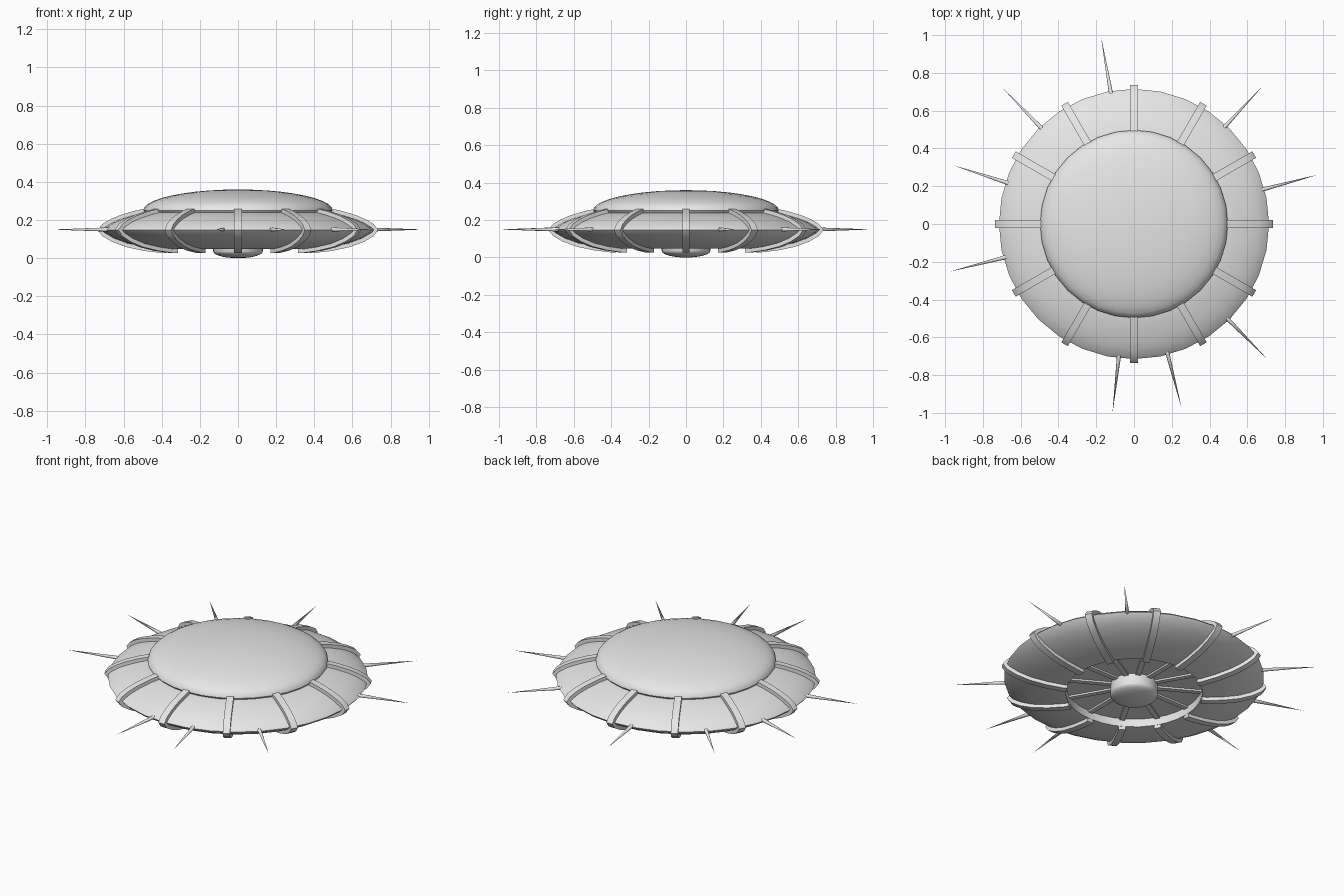
import bpy
import bmesh
from math import cos, sin, pi, radians
from mathutils import Matrix, Vector

cube = bpy.data.objects.get("Cube")
if cube:
    bpy.data.objects.remove(cube)

grey = bpy.data.materials.new("plain_grey")
grey.use_nodes = True
grey.diffuse_color = (0.8, 0.8, 0.8, 1)
grey.node_tree.nodes["Principled BSDF"].inputs["Base Color"].default_value = (0.8, 0.8, 0.8, 1)

SIDES = 32
MID = 0.15


def finish(bm, name, angle=40):
    bmesh.ops.remove_doubles(bm, verts=bm.verts, dist=0.0001)
    bmesh.ops.recalc_face_normals(bm, faces=bm.faces)
    mesh = bpy.data.meshes.new(name)
    bm.to_mesh(mesh)
    bm.free()
    mesh.materials.append(grey)
    obj = bpy.data.objects.new(name, mesh)
    bpy.context.collection.objects.link(obj)
    bpy.ops.object.select_all(action='DESELECT')
    obj.select_set(True)
    bpy.context.view_layer.objects.active = obj
    bpy.ops.object.shade_smooth_by_angle(angle=radians(angle))
    return obj


def lathe(name, profile):
    """Spin (radius, height) points around the vertical axis."""
    bm = bmesh.new()
    verts = [bm.verts.new((r, 0, z)) for r, z in profile]
    edges = [bm.edges.new(pair) for pair in zip(verts, verts[1:])]
    bmesh.ops.spin(bm, geom=verts + edges, cent=(0, 0, 0), axis=(0, 0, 1),
                   angle=2 * pi, steps=SIDES, use_merge=True)
    return finish(bm, name)


def slab(name, outline, width, angle):
    """Extrude a side outline into a radial bar turned to an angle."""
    bm = bmesh.new()
    face = bm.faces.new([bm.verts.new((r, -width / 2, z)) for r, z in outline])
    grown = bmesh.ops.extrude_face_region(bm, geom=[face])
    moved = [v for v in grown["geom"] if isinstance(v, bmesh.types.BMVert)]
    bmesh.ops.translate(bm, verts=moved, vec=(0, width, 0))
    bm.transform(Matrix.Rotation(angle, 4, 'Z'))
    return finish(bm, name)


# Hull with a sunken round bay underneath
hull_curve = [(0.46, 0.245), (0.54, 0.228), (0.61, 0.207), (0.66, 0.186), (0.70, 0.162),
              (0.715, 0.148), (0.70, 0.132), (0.65, 0.103), (0.58, 0.077), (0.49, 0.058),
              (0.40, 0.047), (0.375, 0.047)]
lathe("hull", [(0, 0.245)] + hull_curve + [(0.375, 0.095), (0, 0.095)])

# Shallow dome on top
dome = [(0.497 * cos(t), 0.25 + 0.11 * sin(t)) for t in [i * pi / 20 for i in range(11)]]
lathe("top_dome", [(0, 0.235), (0.485, 0.235)] + dome)

# Round hub under the bay
hub = [(0.13 * cos(t), 0.035 - 0.035 * sin(t)) for t in [i * pi / 12 for i in range(7)]]
lathe("bottom_hub", [(0, 0.1), (0.13, 0.1)] + hub)

# Ribs following the hull curve, and spokes inside the bay
points = [Vector(p) for p in hull_curve]
outer, inner = [], []
for i, p in enumerate(points):
    along = points[min(i + 1, len(points) - 1)] - points[max(i - 1, 0)]
    normal = Vector((-along.y, along.x)).normalized()
    outer.append(p + normal * 0.02)
    inner.append(p - normal * 0.012)
rib_outline = outer + inner[::-1]
spoke_outline = [(0.1, 0.085), (0.378, 0.085), (0.378, 0.1), (0.1, 0.1)]
for i in range(12):
    slab(f"rib_{i + 1}", rib_outline, 0.04, i * pi / 6)
    slab(f"spoke_{i + 1}", spoke_outline, 0.03, i * pi / 6)

# Thin needles around the rim
for i, degrees in enumerate((15, 47, 100, 134, 162, 194.5, 263.5, 284.5, 314.6)):
    bm = bmesh.new()
    bmesh.ops.create_cone(bm, cap_ends=True, segments=8, radius1=0.012, radius2=0, depth=0.33)
    bm.transform(Matrix.Rotation(radians(degrees), 4, 'Z')
                 @ Matrix.Translation((0.842, 0, MID))
                 @ Matrix.Rotation(pi / 2, 4, 'Y'))
    finish(bm, f"needle_{i + 1}", 60)
